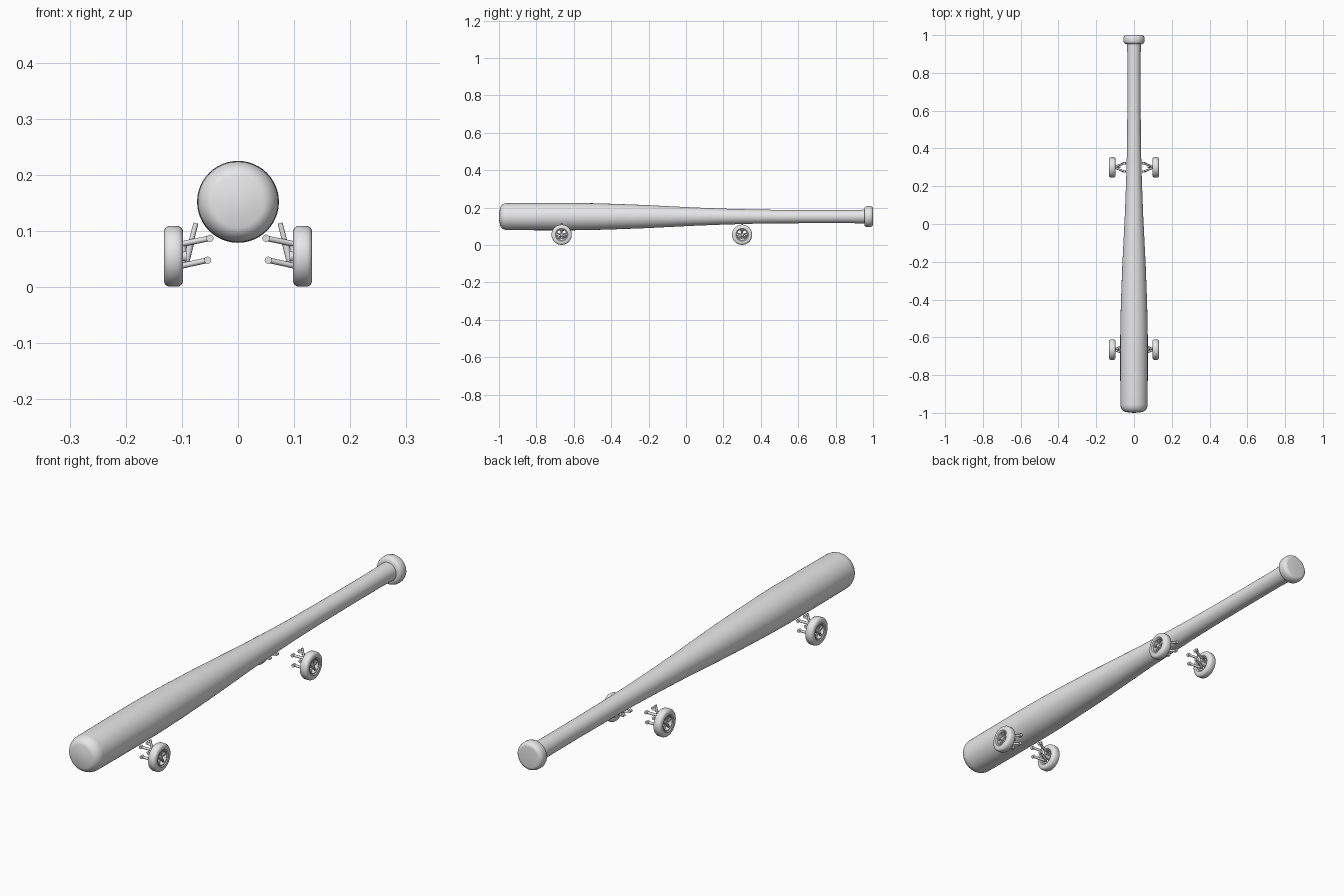
import bpy, bmesh, math
from mathutils import Vector, Matrix

cube = bpy.data.objects.get("Cube")
if cube:
    bpy.data.objects.remove(cube, do_unlink=True)

grey = bpy.data.materials.new("plain grey")
grey.use_nodes = True
colour = (0.8, 0.8, 0.8, 1)
grey.diffuse_color = colour
grey.node_tree.nodes["Principled BSDF"].inputs["Base Color"].default_value = colour


def finish(name, bm, angle=35):
    """Turn a bmesh into a smooth-shaded object."""
    bmesh.ops.remove_doubles(bm, verts=bm.verts, dist=1e-5)
    bmesh.ops.recalc_face_normals(bm, faces=bm.faces)
    mesh = bpy.data.meshes.new(name)
    bm.to_mesh(mesh)
    bm.free()
    mesh.materials.append(grey)
    obj = bpy.data.objects.new(name, mesh)
    bpy.context.collection.objects.link(obj)
    bpy.ops.object.select_all(action='DESELECT')
    obj.select_set(True)
    bpy.context.view_layer.objects.active = obj
    bpy.ops.object.shade_smooth_by_angle(angle=math.radians(angle))
    return obj


def lathe(bm, profile, axis, centre, steps, closed=False):
    """Spin (radius, distance) points around an axis."""
    axis = Vector(axis)
    side = Vector((0, 0, 1))
    verts = [bm.verts.new(Vector(centre) + axis * t + side * r) for r, t in profile]
    edges = [bm.edges.new(pair) for pair in zip(verts, verts[1:])]
    if closed:
        edges.append(bm.edges.new((verts[-1], verts[0])))
    bmesh.ops.spin(bm, geom=verts + edges, cent=centre, axis=axis,
                   angle=math.tau, steps=steps, use_merge=True)


def rod(bm, a, b, radius, sides=12):
    a, b = Vector(a), Vector(b)
    turn = (b - a).to_track_quat('Z', 'Y').to_matrix().to_4x4()
    bmesh.ops.create_cone(bm, cap_ends=True, segments=sides, radius1=radius, radius2=radius,
                          depth=(b - a).length, matrix=Matrix.Translation((a + b) / 2) @ turn)


# Bat: rounded barrel end, long taper, thin handle
barrel_end = [(0, -1.0), (0.03, -0.998)]
for i in range(9):
    a = math.pi / 2 * i / 8
    barrel_end.append((0.041 + 0.031 * math.sin(a), -0.955 - 0.04 * math.cos(a)))
taper = [(0.073, -0.8), (0.073, -0.6), (0.0715, -0.5), (0.068, -0.38), (0.062, -0.22),
         (0.055, -0.08), (0.048, 0.06), (0.042, 0.22), (0.038, 0.36), (0.036, 0.5),
         (0.035, 0.7), (0.035, 0.88), (0.037, 0.96)]
bm = bmesh.new()
lathe(bm, barrel_end + taper, (0, 1, 0), (0, 0, 0.152), 48)
finish("bat_body", bm)

# Knob at the end of the handle
knob = [(0.036, 0.953), (0.047, 0.954), (0.053, 0.959), (0.056, 0.967), (0.056, 0.985),
        (0.053, 0.994), (0.047, 0.999), (0.04, 1.0), (0, 1.0)]
bm = bmesh.new()
lathe(bm, knob, (0, 1, 0), (0, 0, 0.152), 48)
finish("bat_knob", bm)

AXLE_Z = 0.055
tyre = [(0.03, -0.014), (0.034, -0.017), (0.046, -0.017), (0.051, -0.014), (0.054, -0.009),
        (0.054, 0.009), (0.051, 0.014), (0.046, 0.017), (0.034, 0.017), (0.03, 0.014)]
rim = [(0.027, -0.013), (0.031, -0.013), (0.031, 0.014), (0.027, 0.014)]
hub = [(0, -0.015), (0.009, -0.015), (0.009, 0.01), (0.007, 0.012), (0, 0.012)]

for end, y in (("front", -0.665), ("back", 0.3)):
    for side, s in (("left", 1), ("right", -1)):
        label = f"{end}_{side}_"
        centre = Vector((s * 0.115, y, AXLE_Z))
        out = (s, 0, 0)

        bm = bmesh.new()
        lathe(bm, tyre, out, centre, 40, closed=True)
        finish(label + "tyre", bm)

        # Rim ring, hub and five spokes
        bm = bmesh.new()
        lathe(bm, rim, out, centre, 32, closed=True)
        lathe(bm, hub, out, centre, 20)
        for i in range(5):
            a = math.tau * i / 5 + math.pi / 2
            ray = Vector((0, math.cos(a), math.sin(a)))
            mid = centre + Vector((s * 0.007, 0, 0))
            rod(bm, mid + ray * 0.006, mid + ray * 0.029, 0.0045, 8)
        finish(label + "wheel_rim", bm)

        # Upright carrying the stub axle
        bm = bmesh.new()
        rod(bm, (s * 0.098, y, 0.034), (s * 0.098, y, 0.082), 0.006)
        rod(bm, (s * 0.092, y, AXLE_Z), (s * 0.108, y, AXLE_Z), 0.01)
        finish(label + "upright", bm)

        # Wishbone arms spreading inward from the upright
        for arm, z_out, z_in, x_in in (("upper", 0.077, 0.087, 0.05), ("lower", 0.038, 0.048, 0.054)):
            bm = bmesh.new()
            for d in (-1, 1):
                inner = Vector((s * x_in, y + d * 0.022, z_in))
                rod(bm, (s * 0.1, y + d * 0.003, z_out), inner, 0.005)
                rod(bm, inner - Vector((0, 0.006, 0)), inner + Vector((0, 0.006, 0)), 0.0065)
            finish(label + arm + "_arm", bm)

        # Shock absorber leaning inward
        bm = bmesh.new()
        low, high = Vector((s * 0.094, y, 0.04)), Vector((s * 0.075, y, 0.114))
        rod(bm, low, high, 0.0045)
        rod(bm, low.lerp(high, 0.1), low.lerp(high, 0.5), 0.006)
        finish(label + "shock", bm)
